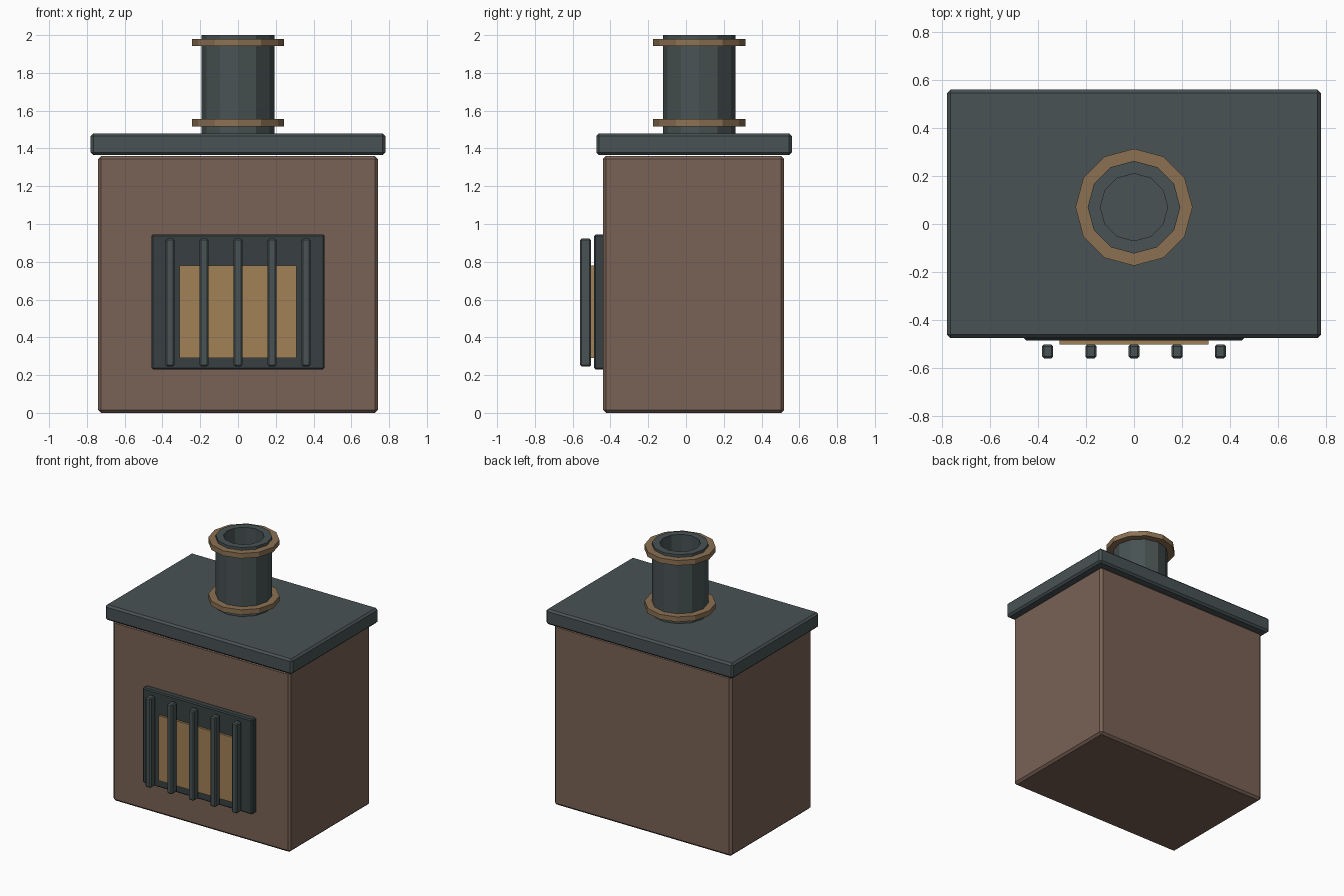
import bpy, bmesh, math

if "Cube" in bpy.data.objects:
    bpy.data.objects.remove(bpy.data.objects["Cube"])


def material(name, rgb):
    m = bpy.data.materials.new(name)
    m.diffuse_color = (*rgb, 1)
    m.use_nodes = True
    m.node_tree.nodes["Principled BSDF"].inputs["Base Color"].default_value = m.diffuse_color
    return m


BRICK = material("brown_brick", (0.19, 0.12, 0.09))
IRON = material("dark_iron", (0.065, 0.085, 0.087))
BLACK = material("black_iron", (0.04, 0.051, 0.052))
BRASS = material("brass", (0.26, 0.165, 0.085))
GLOW = material("fire_glow", (0.36, 0.22, 0.095))


def finish(name, bm, mat):
    mesh = bpy.data.meshes.new(name)
    bmesh.ops.recalc_face_normals(bm, faces=bm.faces)
    bm.to_mesh(mesh)
    bm.free()
    mesh.materials.append(mat)
    obj = bpy.data.objects.new(name, mesh)
    bpy.context.collection.objects.link(obj)
    return obj


def box(name, x, y, z, mat, bevel=0.0):
    """Chamfered box from (min, max) ranges."""
    bm = bmesh.new()
    bmesh.ops.create_cube(bm, size=1)
    for v in bm.verts:
        v.co = [r[0] if c < 0 else r[1] for c, r in zip(v.co, (x, y, z))]
    obj = finish(name, bm, mat)
    if bevel:
        mod = obj.modifiers.new("chamfer", 'BEVEL')
        mod.width = bevel
        mod.segments = 1
    return obj


def tube(name, r_in, r_out, z0, z1, mat, cy=0.07, sides=12):
    """Hollow faceted ring around the chimney axis."""
    bm = bmesh.new()
    profile = [(r_in, z0), (r_out, z0), (r_out, z1), (r_in, z1)]
    rings = []
    for i in range(sides):
        a = 2 * math.pi * i / sides
        rings.append([bm.verts.new((r * math.cos(a), cy + r * math.sin(a), z))
                      for r, z in profile])
    for i in range(sides):
        a, b = rings[i], rings[(i + 1) % sides]
        for j in range(4):
            k = (j + 1) % 4
            bm.faces.new((a[j], b[j], b[k], a[k]))
    return finish(name, bm, mat)


# Furnace body and overhanging top slab
box("body", (-0.74, 0.74), (-0.44, 0.52), (0, 1.36), BRICK, 0.016)
box("top_slab", (-0.78, 0.78), (-0.475, 0.56), (1.365, 1.48), IRON, 0.014)

# Fire door: backing plate, glowing panel, upright bars
box("door_plate", (-0.458, 0.458), (-0.486, -0.43), (0.23, 0.945), BLACK, 0.008)
box("glow_panel", (-0.31, 0.31), (-0.502, -0.475), (0.29, 0.78), GLOW)
for i in range(5):
    cx = -0.36 + 0.18 * i
    box(f"grate_bar_{i + 1}", (cx - 0.023, cx + 0.023), (-0.56, -0.502),
        (0.245, 0.922), IRON, 0.008)

# Chimney pipe with two collars
tube("chimney_pipe", 0.14, 0.193, 1.47, 2.0, IRON)
tube("lower_collar", 0.185, 0.244, 1.517, 1.555, BRASS)
tube("upper_collar", 0.185, 0.244, 1.942, 1.98, BRASS)
